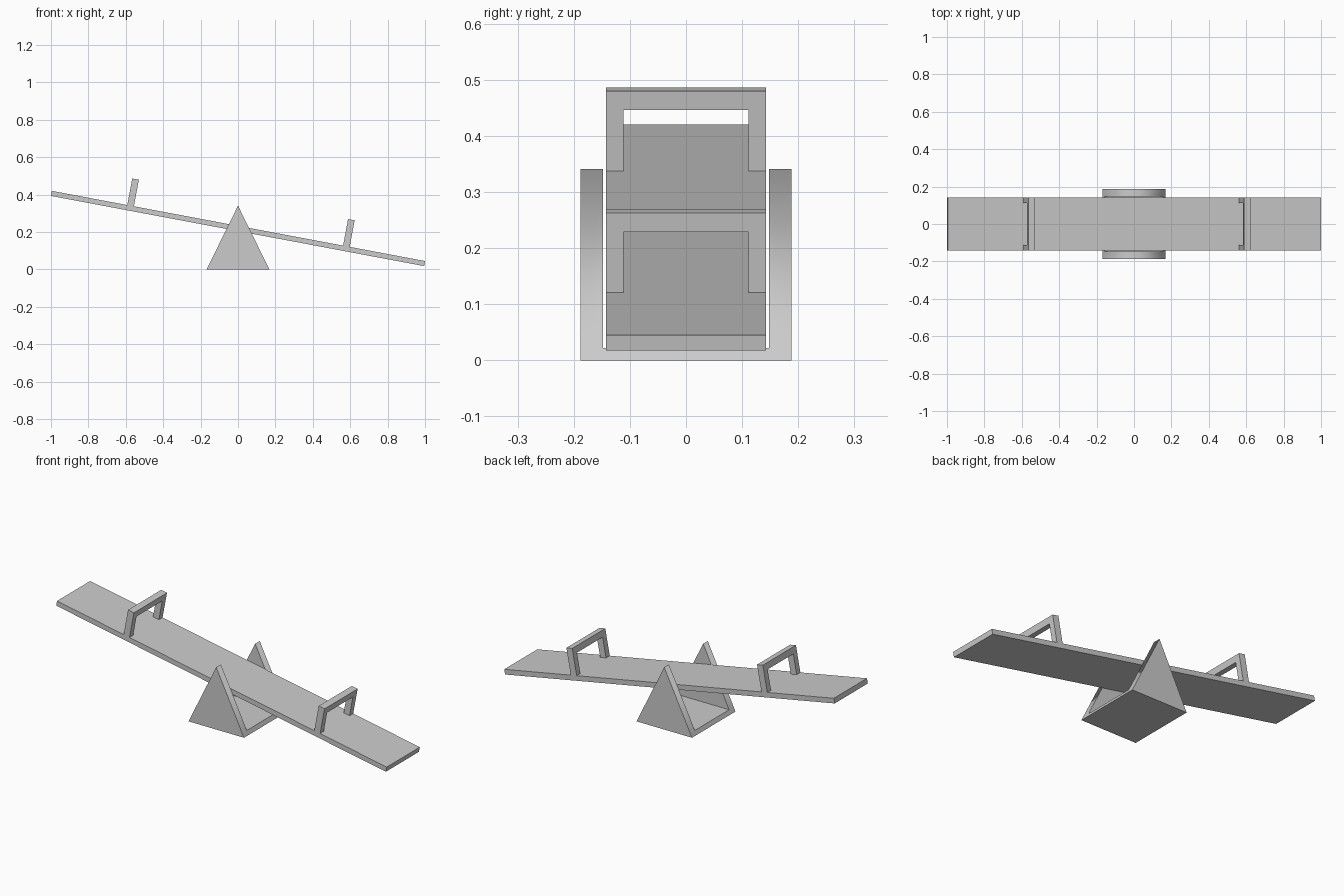
import bpy
import bmesh
from math import atan
from mathutils import Matrix, Vector

if "Cube" in bpy.data.objects:
    bpy.data.objects.remove(bpy.data.objects["Cube"])

TILT = Matrix.Rotation(atan(0.188), 4, 'Y')
PIVOT = Matrix.Translation((0, 0, 0.219))
LENGTH, HALF_W, THICK = 2.03, 0.143, 0.0275


def extrude_yz(profile, half_depth):
    """Extrude a closed y-z profile along x, centred on x = 0."""
    bm = bmesh.new()
    face = bm.faces.new([bm.verts.new((-half_depth, y, z)) for y, z in profile])
    ext = bmesh.ops.extrude_face_region(bm, geom=[face])
    moved = [v for v in ext["geom"] if isinstance(v, bmesh.types.BMVert)]
    bmesh.ops.translate(bm, verts=moved, vec=(2 * half_depth, 0, 0))
    bmesh.ops.recalc_face_normals(bm, faces=bm.faces)
    return bm


def add_object(name, bm, matrix=Matrix()):
    mesh = bpy.data.meshes.new(name)
    bm.to_mesh(mesh)
    bm.free()
    obj = bpy.data.objects.new(name, mesh)
    obj.matrix_world = matrix
    bpy.context.collection.objects.link(obj)
    return obj


def u_profile(outer, inner, z_open, z_closed, z_inner):
    """U shape: open ends at z_open, web between z_closed and z_inner."""
    return [(-outer, z_open), (-outer, z_closed), (outer, z_closed), (outer, z_open),
            (inner, z_open), (inner, z_inner), (-inner, z_inner), (-inner, z_open)]


# Plank
h = THICK / 2
plank = extrude_yz([(-HALF_W, -h), (HALF_W, -h), (HALF_W, h), (-HALF_W, h)], LENGTH / 2)
add_object("plank", plank, PIVOT @ TILT)

# Handles: arches standing square on the plank
for name, x in (("left_handle", -0.587), ("right_handle", 0.587)):
    arch = extrude_yz(u_profile(HALF_W, 0.111, 0, 0.1445, 0.11), 0.018)
    add_object(name, arch, PIVOT @ TILT @ Matrix.Translation((x, 0, h)))

# Support: U channel trimmed by two sloping planes into triangular cheeks
APEX, FOOT = 0.341, 0.168
stand = extrude_yz(u_profile(0.188, 0.148, 0.45, 0, 0.022), 0.35)
for side in (-1, 1):
    bmesh.ops.bisect_plane(stand, geom=stand.verts[:] + stand.edges[:] + stand.faces[:],
                           plane_co=(0, 0, APEX), plane_no=(side * APEX, 0, FOOT),
                           clear_outer=True)
    bmesh.ops.holes_fill(stand, edges=[e for e in stand.edges if e.is_boundary], sides=0)
bmesh.ops.remove_doubles(stand, verts=stand.verts, dist=1e-5)
bmesh.ops.recalc_face_normals(stand, faces=stand.faces)

# Slopes shade smoothly over the ridge, all other edges stay sharp
for f in stand.faces:
    f.normal_update()
    f.smooth = abs(f.normal.x) > 0.5
for e in stand.edges:
    e.smooth = all(f.smooth for f in e.link_faces)
add_object("support", stand)
